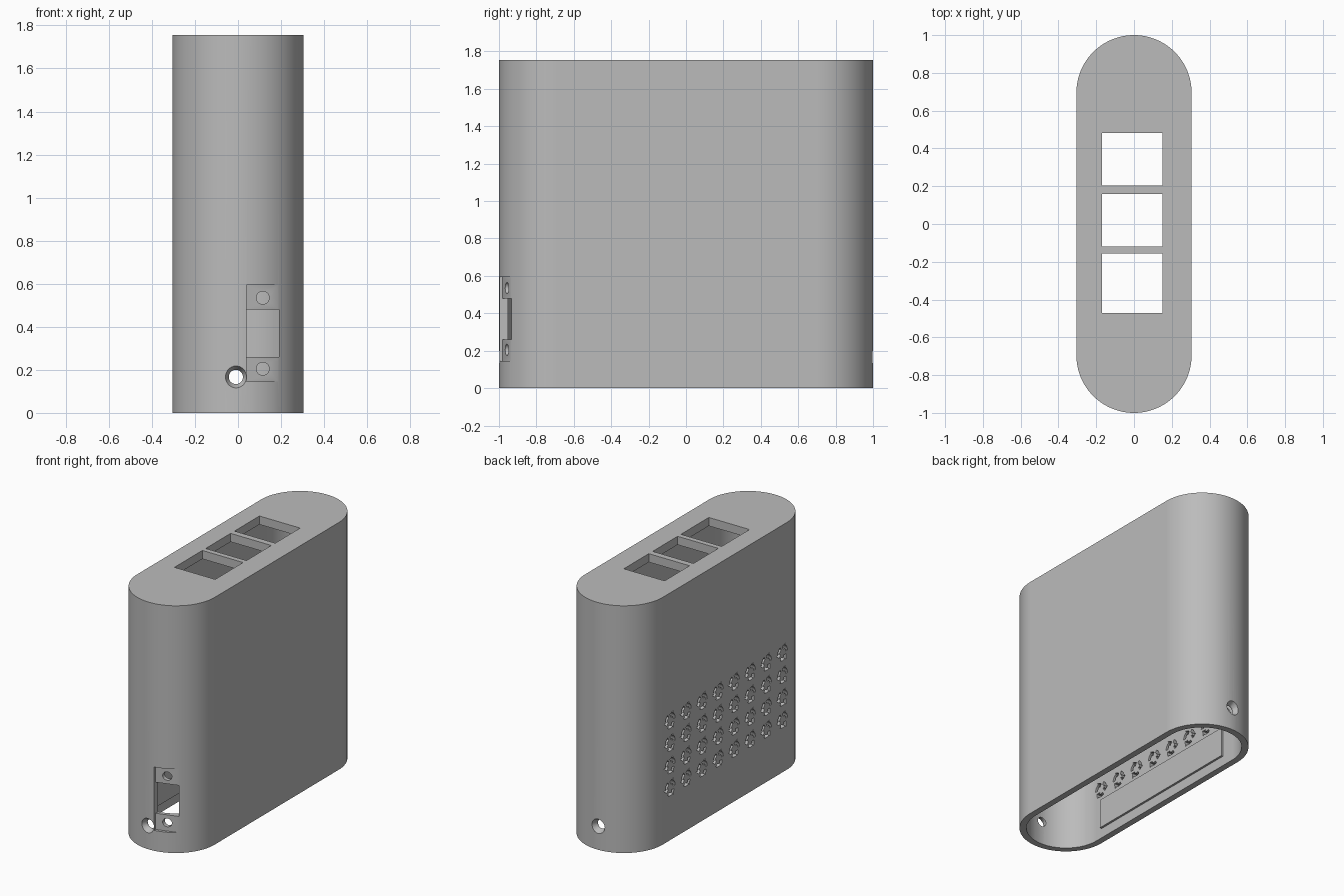
import bpy, bmesh
from math import sin, cos, pi, radians
from mathutils import Matrix

cube = bpy.data.objects.get("Cube")
if cube:
    bpy.data.objects.remove(cube, do_unlink=True)

HEIGHT, RADIUS, WALL, CAP_Y = 1.755, 0.305, 0.045, 0.695

grey = bpy.data.materials.new("plain grey")
grey.use_nodes = True
colour = (0.5, 0.5, 0.5, 1)
grey.diffuse_color = colour
grey.node_tree.nodes["Principled BSDF"].inputs["Base Color"].default_value = colour

TO_FRONT = Matrix.Rotation(radians(90), 4, 'X')    # extrude towards -y
TO_RIGHT = Matrix.Rotation(radians(-90), 4, 'Y')   # extrude towards -x


def add_prism(bm, points, low, high, matrix=Matrix(), taper=1.0):
    """Extrude an outline from low to high; taper scales the far end."""
    n = len(points)
    a = [bm.verts.new(matrix @ Matrix.Translation((x, y, low)).translation) for x, y in points]
    cx = sum(p[0] for p in points) / n
    cy = sum(p[1] for p in points) / n
    b = [bm.verts.new(matrix @ Matrix.Translation(
        (cx + (x - cx) * taper, cy + (y - cy) * taper, high)).translation) for x, y in points]
    bm.faces.new(a[::-1])
    bm.faces.new(b)
    for i in range(n):
        j = (i + 1) % n
        bm.faces.new((a[i], a[j], b[j], b[i]))


def make(name, prisms):
    bm = bmesh.new()
    for args in prisms:
        add_prism(bm, *args)
    bmesh.ops.recalc_face_normals(bm, faces=bm.faces)
    mesh = bpy.data.meshes.new(name)
    bm.to_mesh(mesh)
    bm.free()
    mesh.materials.append(grey)
    obj = bpy.data.objects.new(name, mesh)
    bpy.context.collection.objects.link(obj)
    return obj


def capsule(r, steps=48):
    pts = []
    for side in (1, -1):
        for i in range(steps + 1):
            t = pi * i / steps
            pts.append((side * r * cos(t), side * (CAP_Y + r * sin(t))))
    return pts


def circle(x, y, r, steps=32):
    return [(x + r * cos(2 * pi * i / steps), y + r * sin(2 * pi * i / steps)) for i in range(steps)]


def rect(x0, x1, y0, y1):
    return [(x0, y0), (x1, y0), (x1, y1), (x0, y1)]


def arrow(x, y, start):
    """Curved arrow outline: an arc band ending in a triangular head."""
    polar = [(0.034, start + 12 * i) for i in range(6)]
    polar += [(0.022, start + 60), (0.045, start + 95), (0.070, start + 60)]
    polar += [(0.055, start + 12 * i) for i in range(5, -1, -1)]
    return [(x + r * cos(radians(a)), y + r * sin(radians(a))) for r, a in polar]


# Shell, open at the bottom
shell = make("shell", [(capsule(RADIUS), 0, HEIGHT)])
cutters = [make("cavity", [(capsule(RADIUS - WALL), -0.1, HEIGHT - 0.06)])]

# Three openings in the top
cutters.append(make("top_openings", [
    (rect(-0.17, 0.15, y0, y1), HEIGHT - 0.2, HEIGHT + 0.1)
    for y0, y1 in ((0.203, 0.483), (-0.12, 0.16), (-0.47, -0.157))]))

# Switch seat at the front: slanted pocket, window and two screw holes
cutters.append(make("switch_pocket", [
    ([(0.04, -0.98), (0.04, -1.1), (0.19, -1.1), (0.19, -0.935)], 0.145, 0.595)]))
cutters.append(make("switch_window", [(rect(0.04, 0.19, -1.1, -0.8), 0.26, 0.48)]))
cutters.append(make("switch_screw_holes", [
    (circle(0.115, z, 0.03), 0.8, 1.1, TO_FRONT) for z in (0.205, 0.535)]))

# Countersunk holes through both ends
cutters.append(make("end_holes", [(circle(-0.01, 0.167, 0.033), -1.1, 1.1, TO_FRONT)]))
cutters.append(make("countersinks", [
    (circle(-0.01, 0.167, 0.052), s * 1.002, s * 0.962, TO_FRONT, 0.62) for s in (1, -1)]))

# Grid of vents on the right side, each a ring of three curved arrows
cutters.append(make("vents", [
    (arrow(0.37 + 0.159 * row, -0.648 + 0.18 * col, start), 0.22, 0.34, TO_RIGHT)
    for row in range(4) for col in range(8) for start in (30, 150, 270)]))

# Carve the shell
bpy.context.view_layer.objects.active = shell
for cutter in cutters:
    cutter.hide_render = True
    mod = shell.modifiers.new(cutter.name, 'BOOLEAN')
    mod.operation = 'DIFFERENCE'
    mod.solver = 'EXACT'
    mod.object = cutter
    bpy.ops.object.modifier_apply(modifier=mod.name)
    bpy.data.objects.remove(cutter, do_unlink=True)

# Mounting plate on the inside of the vented wall
make("inner_plate", [(rect(-0.27, -0.245, -0.64, 0.6), 0.07, 0.28)])

# Smooth ends with crisp edges
bpy.ops.object.select_all(action='DESELECT')
shell.select_set(True)
bpy.context.view_layer.objects.active = shell
bpy.ops.object.shade_smooth_by_angle(angle=radians(25))
normals = shell.modifiers.new("even_normals", 'WEIGHTED_NORMAL')
normals.keep_sharp = True
